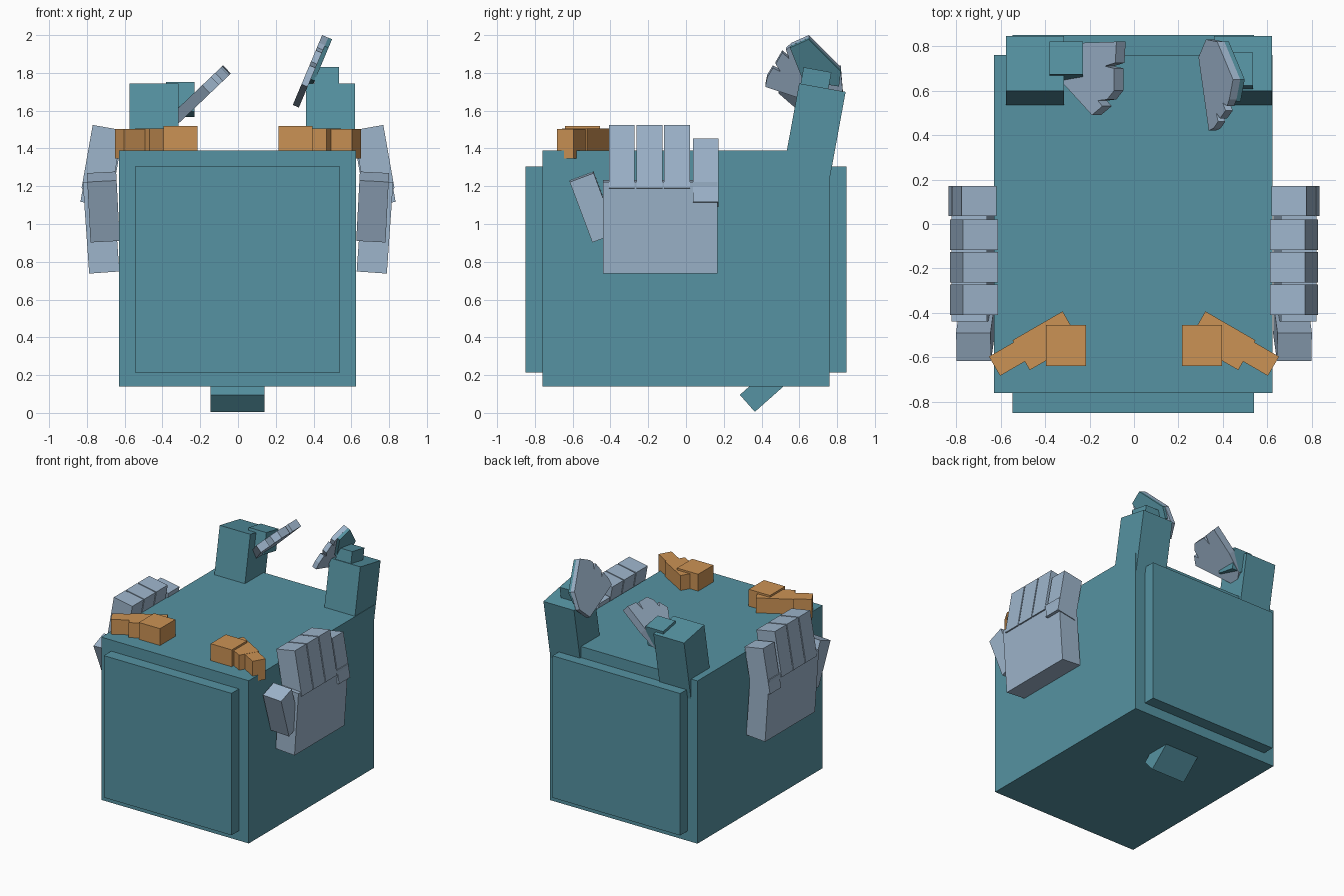
import bpy
import bmesh
from math import radians
from mathutils import Vector

cube = bpy.data.objects.get("Cube")
if cube:
    bpy.data.objects.remove(cube, do_unlink=True)


def material(name, rgb):
    m = bpy.data.materials.new(name)
    m.use_nodes = True
    color = (*rgb, 1)
    m.diffuse_color = color
    m.node_tree.nodes["Principled BSDF"].inputs["Base Color"].default_value = color
    return m


TEAL = material("teal", (0.092, 0.29, 0.36))
GREY = material("blue grey", (0.34, 0.46, 0.60))
ORANGE = material("orange", (0.60, 0.29, 0.09))


def finish(name, bm, mat):
    bmesh.ops.recalc_face_normals(bm, faces=bm.faces)
    mesh = bpy.data.meshes.new(name)
    bm.to_mesh(mesh)
    bm.free()
    mesh.materials.append(mat)
    obj = bpy.data.objects.new(name, mesh)
    bpy.context.collection.objects.link(obj)
    return obj


def box(name, center, size, mat, rot=(0, 0, 0)):
    bm = bmesh.new()
    bmesh.ops.create_cube(bm, size=1)
    bmesh.ops.scale(bm, vec=size, verts=bm.verts)
    obj = finish(name, bm, mat)
    obj.location = center
    obj.rotation_euler = [radians(a) for a in rot]
    return obj


def fan(name, outline, x0, z0, slope, start, thick, mat):
    """Slanted plate: outline in (y, z), x rising with z, thickened along its normal."""
    normal = Vector((1, 0, -slope)).normalized()
    bm = bmesh.new()
    verts = [bm.verts.new(Vector((x0 + slope * (z - z0), y, z)) + normal * start)
             for y, z in outline]
    face = bm.faces.new(verts)
    new = bmesh.ops.extrude_face_region(bm, geom=[face])["geom"]
    moved = [v for v in new if isinstance(v, bmesh.types.BMVert)]
    bmesh.ops.translate(bm, vec=normal * thick, verts=moved)
    return finish(name, bm, mat)


# Body with raised front and back panels
box("body", (-0.003, 0, 0.765), (1.253, 1.52, 1.25), TEAL)
for side, y in (("front", -0.8), ("back", 0.8)):
    box(side + "_panel", (-0.003, y, 0.76), (1.085, 0.1, 1.09), TEAL)

# Slanted stub under the body
box("tail_stub", (-0.003, 0.437, 0.15), (0.285, 0.12, 0.30), TEAL, (-48.4, 0, 0))

for side, s in (("left", 1), ("right", -1)):
    # Hands on the sides
    box(side + "_palm", (s * 0.725, -0.137, 0.985), (0.16, 0.605, 0.485), GREY, (0, s * 4, 0))
    for i in range(3):
        box(f"{side}_finger_{i + 1}", (s * 0.72, -0.34 + i * 0.146, 1.343),
            (0.16, 0.137, 0.34), GREY, (0, s * -10, 0))
    box(side + "_little_finger", (s * 0.726, 0.104, 1.271),
        (0.16, 0.135, 0.34), GREY, (0, s * -10, 0))
    box(side + "_thumb", (s * 0.713, -0.4925, 1.09), (0.155, 0.135, 0.342), GREY,
        (20.5, s * 3, 0))

    # Feet lying on the top, angled outwards
    box(side + "_claw_block", (s * 0.305, -0.547, 1.432), (0.18, 0.185, 0.175), ORANGE)
    box(side + "_claw_middle", (s * 0.395, -0.525, 1.425), (0.26, 0.155, 0.16), ORANGE,
        (0, 0, s * -30))
    box(side + "_claw_tip", (s * 0.545, -0.592, 1.425), (0.19, 0.10, 0.158), ORANGE,
        (0, 0, s * -30))

# Leaning posts at the back, each with a smaller block on top
box("left_post", (0.49, 0.677, 1.476), (0.26, 0.25, 0.5), TEAL, (-10.4, 0, 0))
box("right_post", (-0.445, 0.677, 1.476), (0.26, 0.25, 0.5), TEAL, (-10.4, 0, 0))
box("left_post_cap", (0.47, 0.682, 1.738), (0.13, 0.15, 0.16), TEAL, (-10.4, 0, 0))
box("right_post_cap", (-0.305, 0.732, 1.66), (0.15, 0.15, 0.16), TEAL, (-10.4, 0, 0))

# Notched fans beside the posts
fan("right_fan",
    [(0.70, 1.55), (0.645, 1.60), (0.49, 1.735), (0.53, 1.78), (0.555, 1.76), (0.56, 1.80),
     (0.60, 1.83), (0.70, 1.83), (0.71, 1.79), (0.725, 1.835), (0.82, 1.84), (0.815, 1.70),
     (0.79, 1.60)],
    -0.31, 1.62, 1.05, 0, 0.06, GREY)
fan("left_fan",
    [(0.75, 1.63), (0.42, 1.74), (0.43, 1.79), (0.46, 1.84), (0.50, 1.82), (0.475, 1.86),
     (0.51, 1.92), (0.545, 1.89), (0.53, 1.935), (0.56, 1.96), (0.65, 2.0), (0.82, 1.83),
     (0.83, 1.71)],
    0.29, 1.63, 0.42, 0, 0.035, GREY)
fan("left_fan_backing",
    [(0.62, 1.78), (0.55, 1.955), (0.65, 2.0), (0.82, 1.83), (0.81, 1.75)],
    0.29, 1.63, 0.42, 0.035, 0.022, TEAL)
